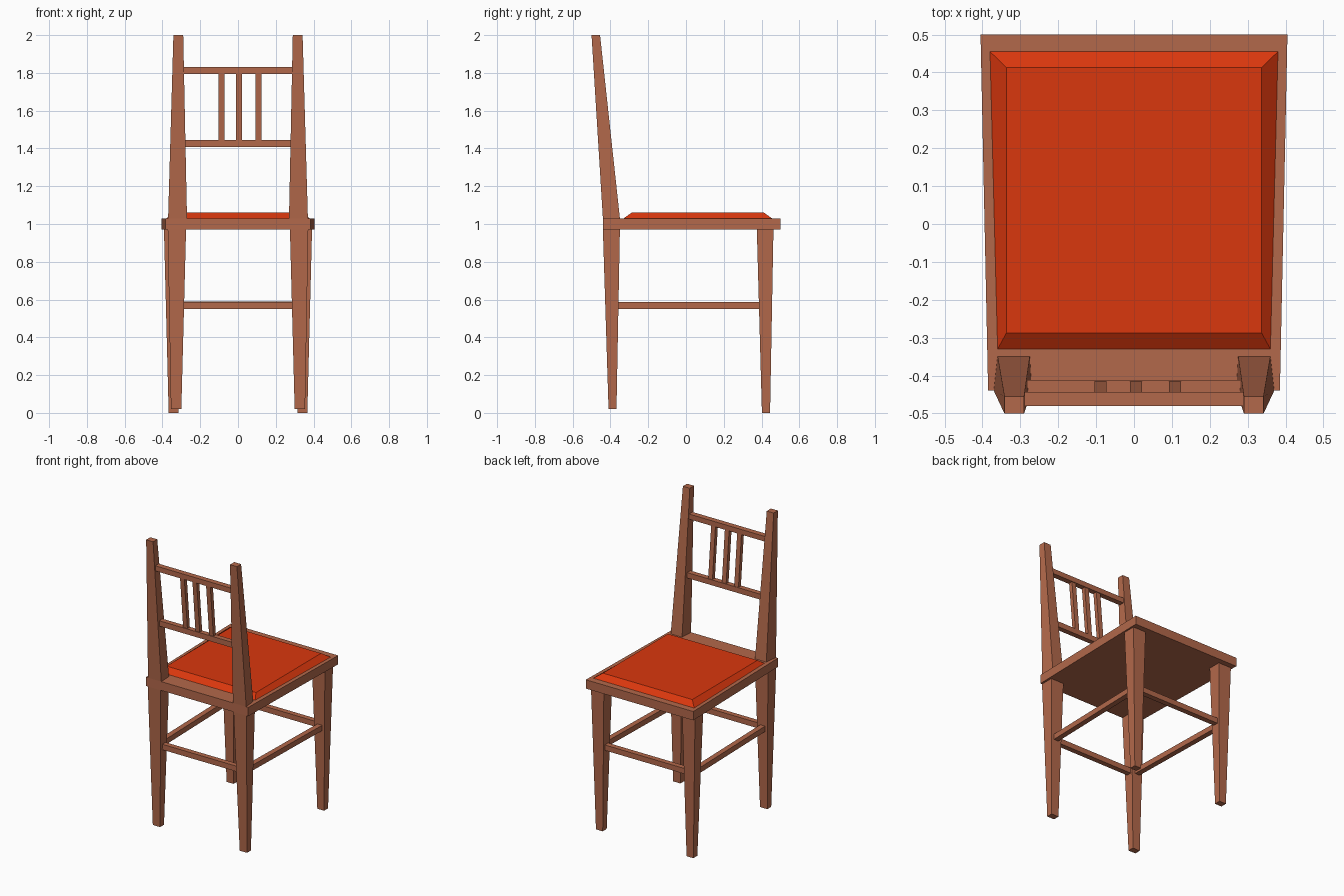
import bpy

if "Cube" in bpy.data.objects:
    bpy.data.objects.remove(bpy.data.objects["Cube"])


def material(name, color):
    m = bpy.data.materials.new(name)
    m.diffuse_color = (*color, 1)
    m.use_nodes = True
    m.node_tree.nodes["Principled BSDF"].inputs["Base Color"].default_value = m.diffuse_color
    return m


wood = material("wood", (0.45, 0.14, 0.07))
fabric = material("red_fabric", (0.70, 0.038, 0.004))

FACES = [(3, 2, 1, 0), (4, 5, 6, 7), (0, 1, 5, 4),
         (1, 2, 6, 5), (2, 3, 7, 6), (3, 0, 4, 7)]


def rect(x0, x1, y0, y1, z):
    return [(x0, y0, z), (x1, y0, z), (x1, y1, z), (x0, y1, z)]


def trapezoid(half_back, half_front, y0, y1, z):
    return [(-half_back, y0, z), (half_back, y0, z),
            (half_front, y1, z), (-half_front, y1, z)]


def loft(name, bottom, top, mat=wood, mirror=False):
    """Six-sided solid between two quads, optionally mirrored across x = 0."""
    mesh = bpy.data.meshes.new(name)
    mesh.from_pydata(bottom + top, [], FACES)
    mesh.materials.append(mat)
    obj = bpy.data.objects.new(name, mesh)
    bpy.context.collection.objects.link(obj)
    if mirror:
        obj.modifiers.new("mirror", 'MIRROR')
    return obj


def bar(name, x0, x1, y0, y1, z0, z1):
    return loft(name, rect(x0, x1, y0, y1, z0), rect(x0, x1, y0, y1, z1))


# Seat and bevelled cushion, wider away from the backrest
loft("seat", trapezoid(0.385, 0.405, -0.44, 0.50, 0.97),
     trapezoid(0.385, 0.405, -0.44, 0.50, 1.03))
loft("cushion", trapezoid(0.36, 0.38, -0.33, 0.455, 1.03),
     trapezoid(0.337, 0.337, -0.288, 0.413, 1.06), fabric)

# Tapered legs
loft("back_leg", rect(0.30, 0.355, -0.41, -0.368, 0.02),
     rect(0.275, 0.372, -0.44, -0.35, 0.97), mirror=True)
loft("front_leg", rect(0.316, 0.367, 0.402, 0.445, 0.0),
     rect(0.295, 0.392, 0.375, 0.463, 0.97), mirror=True)

# Leaning, tapered back posts
loft("back_post", [(0.27, -0.44, 1.03), (0.37, -0.44, 1.03),
                   (0.36, -0.35, 1.03), (0.275, -0.35, 1.03)],
     rect(0.29, 0.342, -0.50, -0.455, 2.0), mirror=True)

# Backrest rails and spindles
bar("top_rail", -0.30, 0.30, -0.48, -0.443, 1.795, 1.83)
bar("lower_rail", -0.29, 0.29, -0.447, -0.412, 1.408, 1.445)
for x in (-0.088, 0.005, 0.108):
    loft("spindle", rect(x - 0.016, x + 0.016, -0.442, -0.416, 1.445),
         rect(x - 0.016, x + 0.016, -0.475, -0.448, 1.795))

# Stretchers between the legs
bar("back_stretcher", -0.30, 0.30, -0.407, -0.372, 0.55, 0.587)
bar("front_stretcher", -0.31, 0.31, 0.404, 0.44, 0.553, 0.59)
side = [(0.309, -0.37), (0.345, -0.37), (0.364, 0.40), (0.328, 0.40)]
loft("side_stretcher", [(x, y, 0.55) for x, y in side],
     [(x, y, 0.587) for x, y in side], mirror=True)
